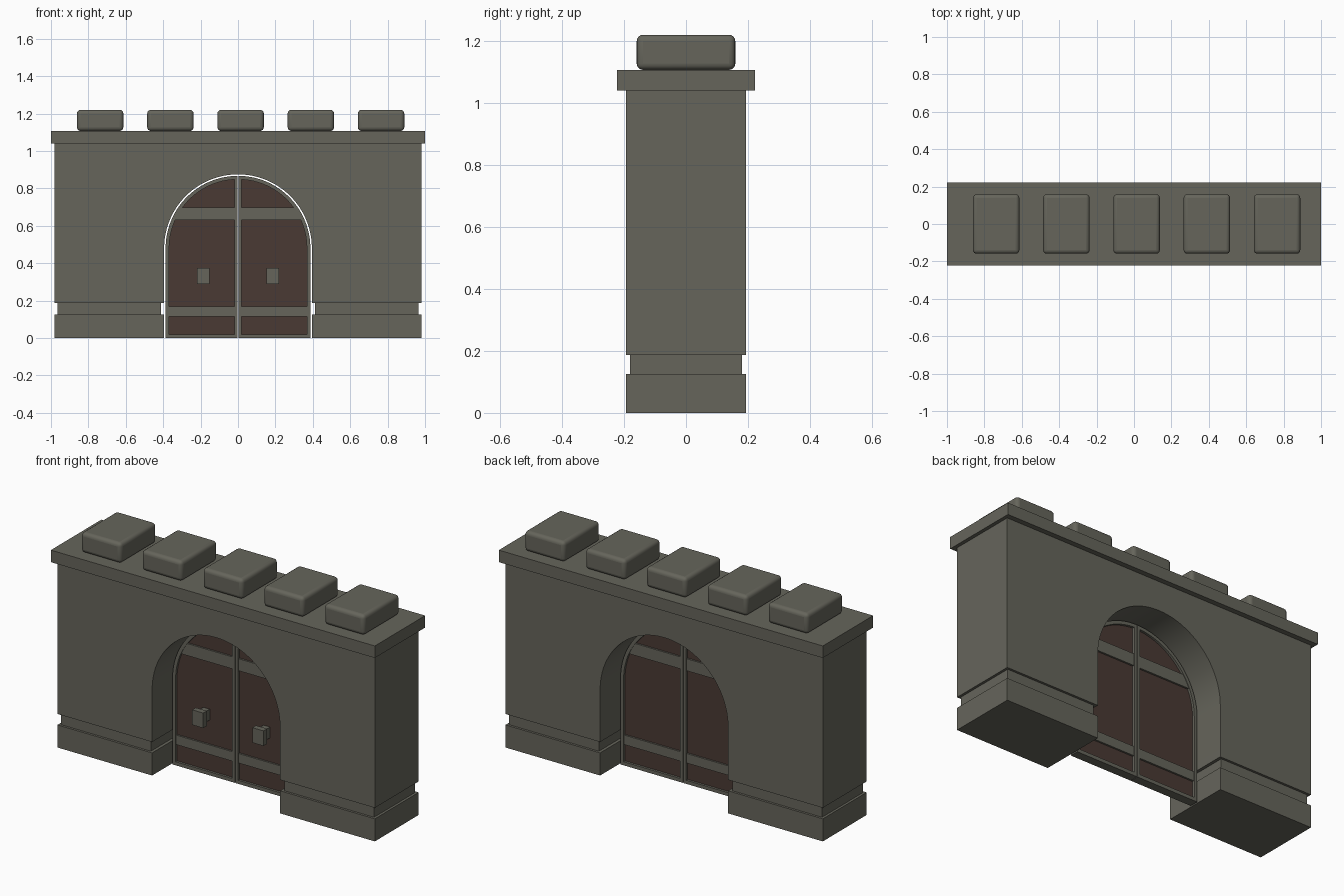
import bpy, bmesh, math

if "Cube" in bpy.data.objects:
    bpy.data.objects.remove(bpy.data.objects["Cube"])


def material(name, rgb):
    m = bpy.data.materials.new(name)
    m.diffuse_color = (*rgb, 1)
    m.use_nodes = True
    m.node_tree.nodes["Principled BSDF"].inputs["Base Color"].default_value = m.diffuse_color
    return m


STONE = material("grey_stone", (0.132, 0.130, 0.105))
WOOD = material("brown_wood", (0.068, 0.042, 0.034))
SPRING = 0.48  # height where the arch starts to curve


def finish(bm, name, mat):
    bmesh.ops.recalc_face_normals(bm, faces=bm.faces)
    me = bpy.data.meshes.new(name)
    bm.to_mesh(me)
    bm.free()
    me.materials.append(mat)
    ob = bpy.data.objects.new(name, me)
    bpy.context.collection.objects.link(ob)
    bpy.ops.object.select_all(action='DESELECT')
    ob.select_set(True)
    bpy.context.view_layer.objects.active = ob
    return ob


def smooth(angle=30):
    bpy.ops.object.shade_smooth_by_angle(angle=math.radians(angle))


def prism(name, pts, y0, y1, mat):
    """Extrude an x-z outline from y0 to y1."""
    bm = bmesh.new()
    face = bm.faces.new([bm.verts.new((x, y0, z)) for x, z in pts])
    ext = bmesh.ops.extrude_face_region(bm, geom=[face])
    for v in ext["geom"]:
        if isinstance(v, bmesh.types.BMVert):
            v.co.y = y1
    return finish(bm, name, mat)


def box(name, x0, x1, y0, y1, z0, z1, mat, bevel=0):
    ob = prism(name, [(x0, z0), (x1, z0), (x1, z1), (x0, z1)], y0, y1, mat)
    if bevel:
        mod = ob.modifiers.new("rounded_edges", 'BEVEL')
        mod.width, mod.segments = bevel, 4
        smooth(40)
    return ob


def arc(r, a0, a1, n):
    return [(r * math.cos(a0 + (a1 - a0) * i / n),
             SPRING + r * math.sin(a0 + (a1 - a0) * i / n)) for i in range(n + 1)]


# Main wall with arched opening
R = 0.395
prism("wall", [(-0.98, 0.187), (-R, 0.187)] + arc(R, math.pi, 0, 48)
      + [(R, 0.187), (0.98, 0.187), (0.98, 1.045), (-0.98, 1.045)], -0.193, 0.193, STONE)
smooth()

# Pier plinths with a recessed band above each
for side, s in (("left", -1), ("right", 1)):
    box(side + "_plinth", *sorted((s * R, s * 0.98)), -0.193, 0.193, 0, 0.126, STONE)
    box(side + "_recessed_band", *sorted((s * 0.412, s * 0.966)), -0.18, 0.18, 0.12, 0.193, STONE)

# Coping slab and rounded battlements
box("coping", -1, 1, -0.222, 0.222, 1.04, 1.107, STONE)
for i in range(5):
    cx = -0.737 + i * 0.3755
    box(f"battlement_{i + 1}", cx - 0.124, cx + 0.124, -0.159, 0.159, 1.107, 1.22, STONE, 0.02)


def leaf_outline(r, inner, bottom):
    """Half-arch outline of one door leaf."""
    return [(inner, bottom), (r, bottom)] + arc(r, 0, math.acos(inner / r), 24)


def half_width(z, r=0.375):
    return r if z < SPRING else math.sqrt(r * r - (z - SPRING) ** 2)


def door_frame(name, s):
    """Closed ring between the outer and inner leaf outlines."""
    bm = bmesh.new()
    loops = []
    for outline, y in ((leaf_outline(0.387, 0.0015, 0), -0.025),
                       (leaf_outline(0.368, 0.019, 0.02), -0.025),
                       (leaf_outline(0.368, 0.019, 0.02), 0.025),
                       (leaf_outline(0.387, 0.0015, 0), 0.025)):
        loops.append([bm.verts.new((s * x, y, z)) for x, z in outline])
    n = len(loops[0])
    for k in range(4):
        a, b = loops[k], loops[(k + 1) % 4]
        for i in range(n):
            j = (i + 1) % n
            bm.faces.new((a[i], a[j], b[j], b[i]))
    finish(bm, name, STONE)
    smooth()


# Double door: panels, frames, cross rails, handles
for side, s in (("left", -1), ("right", 1)):
    pts = [(s * x, z) for x, z in leaf_outline(0.375, 0.01, 0.01)]
    prism(side + "_door_panel", pts, -0.012, 0.012, WOOD)
    door_frame(side + "_door_frame", s)
    for label, z0, z1 in (("lower", 0.115, 0.168), ("upper", 0.63, 0.697)):
        rail = [(s * 0.012, z0), (s * half_width(z0), z0),
                (s * half_width(z1), z1), (s * 0.012, z1)]
        prism(f"{side}_{label}_rail", rail, -0.022, 0.022, STONE)
    cx = s * 0.186
    box(side + "_handle_grip", cx - 0.034, cx + 0.034, -0.09, -0.058, 0.29, 0.374, STONE)
    box(side + "_handle_stem", cx - 0.02, cx + 0.02, -0.06, -0.008, 0.302, 0.362, STONE)
